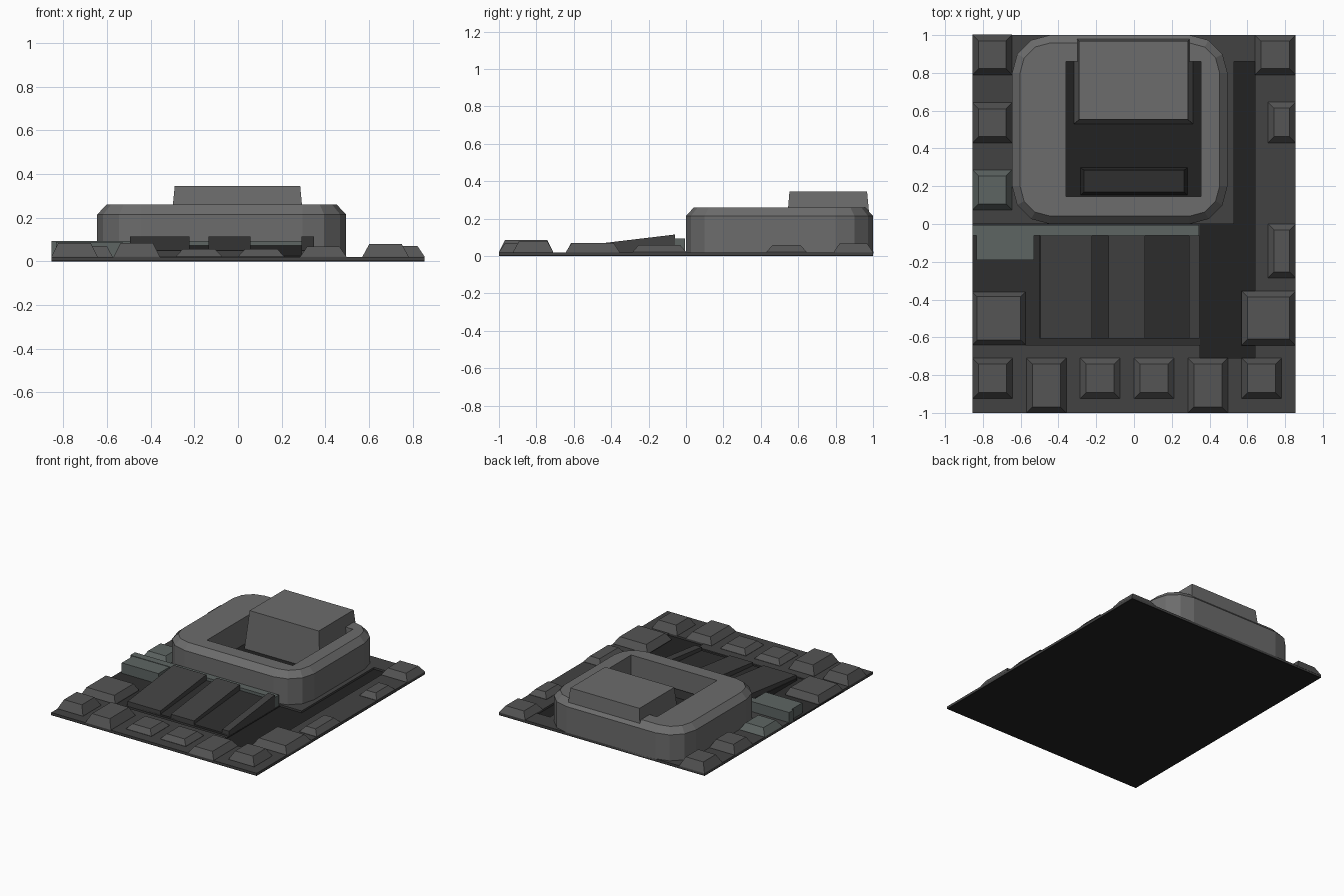
import bpy, bmesh, math

if "Cube" in bpy.data.objects:
    bpy.data.objects.remove(bpy.data.objects["Cube"])


def material(name, v, tint=0.0):
    m = bpy.data.materials.new(name)
    m.diffuse_color = (v, v + tint, v + tint * 0.7, 1)
    m.use_nodes = True
    m.node_tree.nodes["Principled BSDF"].inputs["Base Color"].default_value = m.diffuse_color
    return m


LIGHT = material("light_grey", 0.15)
MID = material("mid_grey", 0.09)
GREEN = material("greenish_grey", 0.11, 0.02)
PLATE = material("plate_grey", 0.055)
DARK = material("dark_grey", 0.028)
BLACK = material("near_black", 0.016)


def add_object(name, bm, mat):
    bmesh.ops.recalc_face_normals(bm, faces=bm.faces)
    me = bpy.data.meshes.new(name)
    bm.to_mesh(me)
    bm.free()
    ob = bpy.data.objects.new(name, me)
    bpy.context.collection.objects.link(ob)
    me.materials.append(mat)
    return ob


def loft(name, loops, mat, closed=False):
    """Join equal-length point loops; closed makes a ring, otherwise caps the ends."""
    bm = bmesh.new()
    rows = [[bm.verts.new(p) for p in loop] for loop in loops]
    pairs = list(zip(rows, rows[1:])) + ([(rows[-1], rows[0])] if closed else [])
    for a, b in pairs:
        for i in range(len(a)):
            j = (i + 1) % len(a)
            bm.faces.new((a[i], a[j], b[j], b[i]))
    if not closed:
        bm.faces.new(rows[0])
        bm.faces.new(rows[-1])
    return add_object(name, bm, mat)


def rect(x0, x1, y0, y1, z):
    return [(x0, y0, z), (x1, y0, z), (x1, y1, z), (x0, y1, z)]


def box(name, x0, x1, y0, y1, z0, z1, mat):
    return loft(name, [rect(x0, x1, y0, y1, z0), rect(x0, x1, y0, y1, z1)], mat)


def stud(name, x0, x1, y0, y1, h, mat=MID, d=0.032):
    top = rect(x0 + d, x1 - d, y0 + d, y1 - d, h)
    return loft(name, [rect(x0, x1, y0, y1, 0.015), rect(x0, x1, y0, y1, 0.022), top], mat)


def ramp(name, x0, x1, z_front, z_back, mat):
    bottom = rect(x0, x1, -0.605, -0.06, 0.008)
    top = [(x, y, z_front if y < -0.3 else z_back) for x, y, _ in bottom]
    return loft(name, [bottom, top], mat)


# Base plate with raised border tiles around the recessed channels
box("base_plate", -0.855, 0.855, -1, 1, 0, 0.006, BLACK)
box("left_recess_floor", -0.855, 0.35, -0.64, 0, 0.003, 0.012, DARK)
for i, r in enumerate([(-0.855, 0.855, -1, -0.71), (-0.855, 0.35, -0.71, -0.64),
                       (0.64, 0.855, -0.71, 1), (-0.855, 0.64, 0.86, 1),
                       (-0.855, 0.53, 0, 0.86)]):
    box(f"border_tile_{i}", *r, 0.003, 0.02, PLATE)


# Rounded, chamfered frame with a rectangular opening
def rounded(d, z, r=0.2, seg=3):
    x0, x1, y0, y1 = -0.645 + d, 0.495 - d, d, 1 - d
    r -= d
    pts = []
    for k, (cx, cy) in enumerate([(x0 + r, y0 + r), (x1 - r, y0 + r),
                                  (x1 - r, y1 - r), (x0 + r, y1 - r)]):
        for s in range(seg + 1):
            a = math.pi + k * math.pi / 2 + s * math.pi / 2 / seg
            pts.append((cx + r * math.cos(a), cy + r * math.sin(a), z))
    return pts


def opening(z, seg=3):
    # each opening corner collects one rounded corner of the frame
    pts = []
    for x, y, _ in rect(-0.36, 0.355, 0.145, 0.86, z):
        sx, sy = (1 if x < 0 else -1), (1 if y < 0.5 else -1)
        for s in range(seg + 1):
            # tiny spread keeps faces valid before welding
            pts.append((x, y, z))
    return pts


frame = loft("rounded_frame", [rounded(0, 0.01), rounded(0, 0.215), rounded(0.042, 0.26),
                               opening(0.26), opening(0.01)], LIGHT, closed=True)
bm = bmesh.new()
bm.from_mesh(frame.data)
bmesh.ops.remove_doubles(bm, verts=bm.verts, dist=0.0005)
bmesh.ops.dissolve_degenerate(bm, edges=bm.edges, dist=0.0005)
bmesh.ops.recalc_face_normals(bm, faces=bm.faces)
bm.to_mesh(frame.data)
bm.free()

# Inside the opening: floor, front step and large tapered block
box("opening_floor", -0.37, 0.365, 0.135, 0.87, 0.01, 0.06, BLACK)
loft("front_step", [rect(-0.285, 0.285, 0.15, 0.3, 0.05),
                    rect(-0.265, 0.265, 0.17, 0.285, 0.12)], DARK)
loft("large_block", [rect(-0.318, 0.312, 0.53, 0.995, 0.06),
                     rect(-0.29, 0.285, 0.553, 0.968, 0.345)], LIGHT)

# Front row of tapered studs
for i, h in enumerate([0.085, 0.085, 0.057, 0.057, 0.068, 0.08]):
    x = -0.855 + i * 0.285
    stud(f"front_stud_{i}", x, x + 0.212, -1 if i in (1, 4) else -0.925, -0.71, h)

# Side studs
for i, (y, h) in enumerate([(0.79, 0.085), (0.43, 0.08), (0.075, 0.07)]):
    stud(f"left_stud_{i}", -0.855, -0.645, y, y + 0.212, h, GREEN if i == 2 else MID)
stud("back_right_stud", 0.64, 0.855, 0.79, 1, 0.068)
stud("right_small_stud", 0.71, 0.855, 0.43, 0.645, 0.058)
stud("right_long_stud", 0.71, 0.855, -0.285, 0, 0.06)
stud("right_large_stud", 0.57, 0.855, -0.642, -0.355, 0.07)
stud("left_large_stud", -0.855, -0.575, -0.64, -0.36, 0.07, MID, 0.025)

# Ledge in front of the frame
box("ledge", -0.855, 0.345, -0.06, -0.005, 0.008, 0.093, GREEN)
box("ledge_end", -0.835, -0.53, -0.19, -0.055, 0.008, 0.09, GREEN)

# Sloping panel with three raised slats
ramp("slope_panel", -0.50, 0.345, 0.025, 0.072, DARK)
for i, (x0, x1) in enumerate([(-0.495, -0.222), (-0.135, 0.057), (0.292, 0.348)]):
    ramp(f"slope_slat_{i}", x0, x1, 0.05, 0.115, PLATE)
